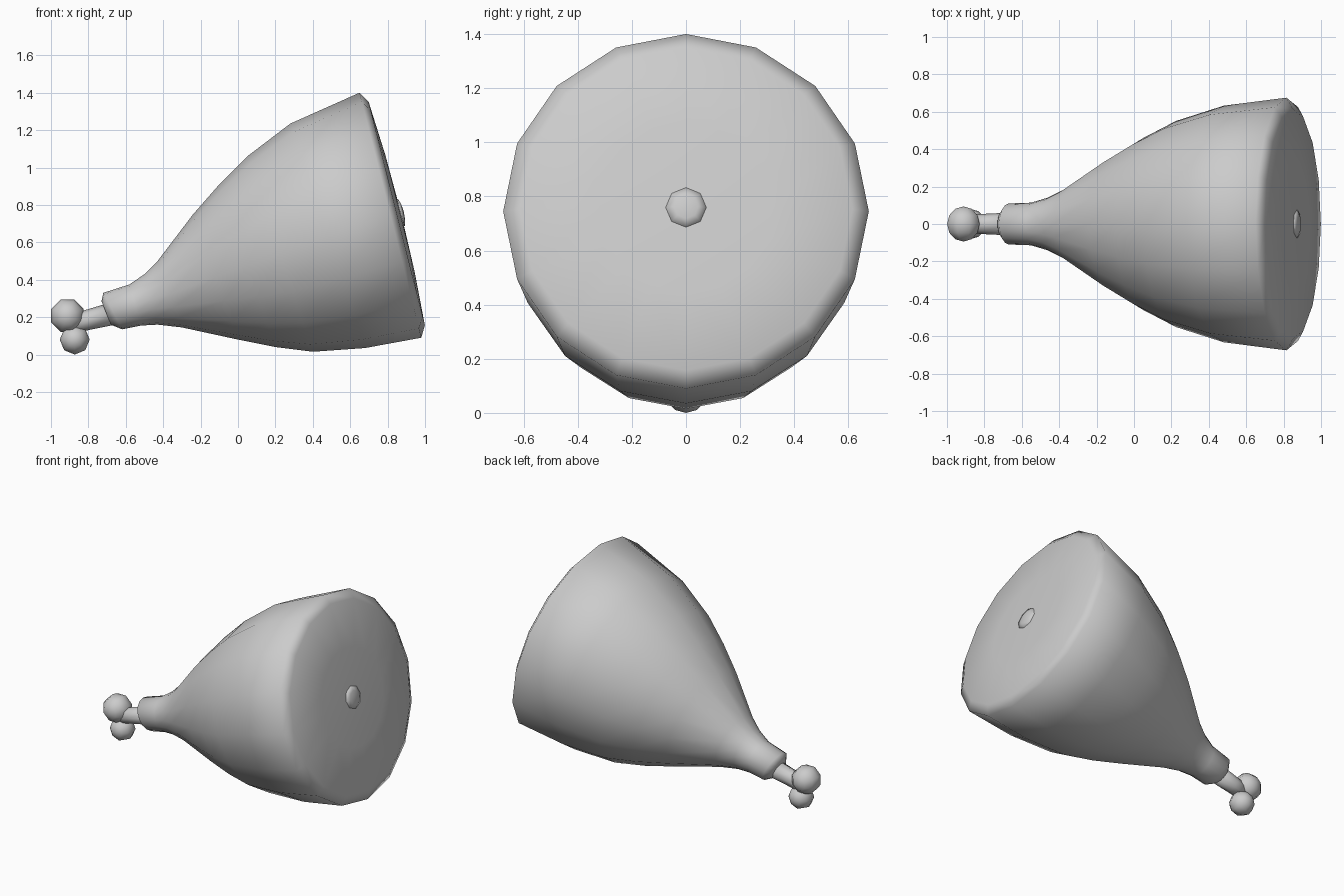
import bpy, bmesh
from math import sin, cos, tau, pi
from mathutils import Vector, Matrix

if "Cube" in bpy.data.objects:
    bpy.data.objects.remove(bpy.data.objects["Cube"])


def loft(name, rings, sides, tip=None):
    """Skin circles given by their top and bottom points (x, z) in the y=0 plane."""
    bm = bmesh.new()
    loops = []
    for tx, tz, bx, bz in rings:
        mid = Vector((tx + bx, 0, tz + bz)) / 2
        up = Vector((tx - bx, 0, tz - bz)) / 2
        side = Vector((0, up.length, 0))
        loops.append([bm.verts.new(mid + up * cos(tau * i / sides) + side * sin(tau * i / sides))
                      for i in range(sides)])
    for a, b in zip(loops, loops[1:]):
        for i in range(sides):
            j = (i + 1) % sides
            bm.faces.new((a[i], a[j], b[j], b[i]))
    bm.faces.new(loops[0])
    if tip is None:
        bm.faces.new(loops[-1])
    else:
        v = bm.verts.new(tip)
        for i in range(sides):
            bm.faces.new((loops[-1][i], loops[-1][(i + 1) % sides], v))
    return finish(name, bm)


def finish(name, bm):
    bmesh.ops.recalc_face_normals(bm, faces=bm.faces)
    for f in bm.faces:
        f.smooth = True
    me = bpy.data.meshes.new(name)
    bm.to_mesh(me)
    bm.free()
    ob = bpy.data.objects.new(name, me)
    bpy.context.collection.objects.link(ob)
    return ob


# cut face frame: centre, outward normal, upward direction
centre = Vector((0.815, 0, 0.745))
normal = Vector((0.97, 0, 0.244))
up = Vector((-0.244, 0, 0.97))


def cut_ring(offset, r):
    c = centre + normal * offset
    t, b = c + up * r, c - up * r
    return (t.x, t.z, b.x, b.z)


# meat, from the shank end to the domed cut face
meat = [
    (-0.73, 0.285, -0.68, 0.16),
    (-0.72, 0.33, -0.62, 0.135),
    (-0.58, 0.375, -0.52, 0.155),
    (-0.50, 0.43, -0.43, 0.16),
    (-0.43, 0.50, -0.30, 0.145),
    (-0.24, 0.75, 0.00, 0.08),
    (-0.10, 0.91, 0.20, 0.04),
    (0.05, 1.06, 0.40, 0.015),
    (0.28, 1.235, 0.68, 0.035),
    (0.65, 1.40, 0.98, 0.09),
    cut_ring(0.035, 0.615),
    cut_ring(0.052, 0.32),
]
loft("ham_meat", meat, 16, centre + normal * 0.058)

# bone end showing in the cut face
loft("bone_end", [cut_ring(0.02, 0.075), cut_ring(0.06, 0.075), cut_ring(0.07, 0.045)],
     8, centre + normal * 0.074)

# bone shaft
loft("bone_shaft", [(-0.90, 0.215, -0.87, 0.115), (-0.81, 0.24, -0.78, 0.135),
                    (-0.66, 0.285, -0.63, 0.165)], 8)

# bone knobs
for name, x, z, r, turn in (("upper_knob", -0.912, 0.207, 0.094, pi / 8),
                            ("lower_knob", -0.873, 0.08, 0.08, 0)):
    bm = bmesh.new()
    m = (Matrix.Translation((x, 0, z)) @ Matrix.Rotation(turn, 4, 'Y')
         @ Matrix.Rotation(pi / 2, 4, 'X'))
    bmesh.ops.create_uvsphere(bm, u_segments=8, v_segments=6, radius=r, matrix=m)
    finish(name, bm)
